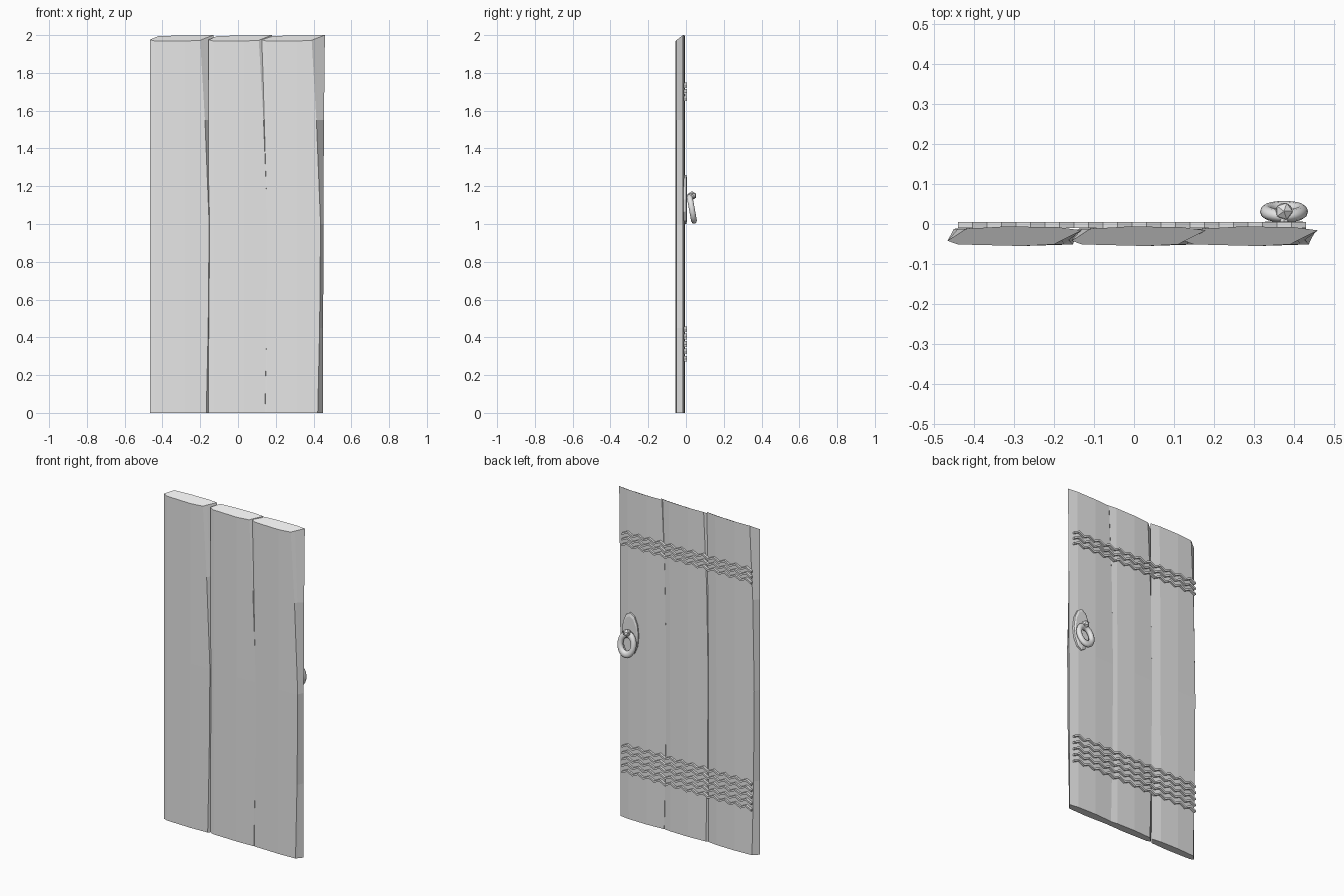
import bpy
import bmesh
from math import pi, cos, sin

cube = bpy.data.objects.get("Cube")
if cube:
    bpy.data.objects.remove(cube, do_unlink=True)

grey = bpy.data.materials.new("plain_grey")
grey.use_nodes = True
grey.diffuse_color = (0.8, 0.8, 0.8, 1)
grey.node_tree.nodes["Principled BSDF"].inputs["Base Color"].default_value = (0.8, 0.8, 0.8, 1)


def finish(name, bm):
    bmesh.ops.recalc_face_normals(bm, faces=bm.faces)
    mesh = bpy.data.meshes.new(name)
    bm.to_mesh(mesh)
    bm.free()
    mesh.materials.append(grey)
    obj = bpy.data.objects.new(name, mesh)
    bpy.context.collection.objects.link(obj)
    return obj


def loft(bm, rings):
    """Skin a stack of closed rings and cap both ends."""
    rows = [[bm.verts.new(p) for p in ring] for ring in rings]
    n = len(rows[0])
    for a, b in zip(rows, rows[1:]):
        for i in range(n):
            j = (i + 1) % n
            bm.faces.new((a[i], a[j], b[j], b[i]))
    bm.faces.new(rows[0])
    bm.faces.new(rows[-1])


# Hewn planks: bevelled section that changes a little with height
def plank_ring(z, left_back, front_right, right, shift):
    section = [(-0.466, -0.042), (-0.44, -0.051), (-0.28, -0.055),
               (front_right, -0.051), (front_right + 0.3 * (right - front_right), -0.04),
               (right, -0.016), (right - 0.06, -0.008), (-0.32, -0.006),
               (left_back, -0.012)]
    ring = []
    for x, y in section:
        top = 2.0 - 0.75 * max(0, -0.016 - y) - 0.015 * (-0.13 - x)
        ring.append((x + shift, y, min(z, top)))
    return ring


levels = [(0, -0.435, -0.168, -0.140), (0.45, -0.445, -0.158, -0.139),
          (1.0, -0.45, -0.153, -0.138), (1.55, -0.44, -0.175, -0.135),
          (2.0, -0.42, -0.20, -0.13)]
for name, shift in (("right_plank", 0), ("middle_plank", 0.31), ("left_plank", 0.59)):
    bm = bmesh.new()
    loft(bm, [plank_ring(*level, shift) for level in levels])
    finish(name, bm)


# Zigzag lashing rows across the back
def lashing(name, z_mid, rows, pitch):
    bm = bmesh.new()
    steps = 24
    for r in range(rows):
        z_row = z_mid + (r - (rows - 1) / 2) * pitch
        prev = None
        for i in range(steps + 1):
            x = -0.44 + 0.87 * i / steps
            z = z_row + (0.009 if i % 2 else -0.009)
            pair = [bm.verts.new((x, -0.003, z + h)) for h in (-0.006, 0.006)]
            if prev:
                bm.faces.new((prev[0], pair[0], pair[1], prev[1]))
            prev = pair
    obj = finish(name, bm)
    mod = obj.modifiers.new("thickness", "SOLIDIFY")
    mod.thickness = 0.015
    mod.offset = 0


lashing("upper_lashing", 1.70, 3, 0.034)
lashing("lower_lashing", 0.365, 5, 0.039)

# Oval handle plate with a bevelled rim
HX = 0.375
bm = bmesh.new()
loft(bm, [[(HX + 0.055 * s * cos(2 * pi * i / 12), y, 1.13 + 0.13 * s * sin(2 * pi * i / 12))
           for i in range(12)] for y, s in ((-0.015, 1), (0.001, 1), (0.006, 0.85))])
finish("handle_plate", bm)


def dress(name, smooth):
    obj = bpy.context.object
    obj.name = name
    obj.data.materials.append(grey)
    if smooth:
        bpy.ops.object.shade_smooth()


# Peg and knob that hold the ring
bpy.ops.mesh.primitive_cylinder_add(vertices=8, radius=0.012, depth=0.04,
                                    location=(HX, 0.015, 1.145), rotation=(pi / 2, 0, 0))
dress("handle_peg", False)
bpy.ops.mesh.primitive_ico_sphere_add(subdivisions=1, radius=0.024, location=(HX, 0.032, 1.15))
dress("handle_knob", False)

# Hanging pull ring, leaning outwards at the bottom
bpy.ops.mesh.primitive_torus_add(major_segments=24, minor_segments=10, major_radius=0.044,
                                 minor_radius=0.016, location=(HX, 0.031, 1.08),
                                 rotation=(pi / 2 + 0.18, 0, 0))
bpy.context.object.scale = (1, 1.33, 1)
dress("pull_ring", True)
